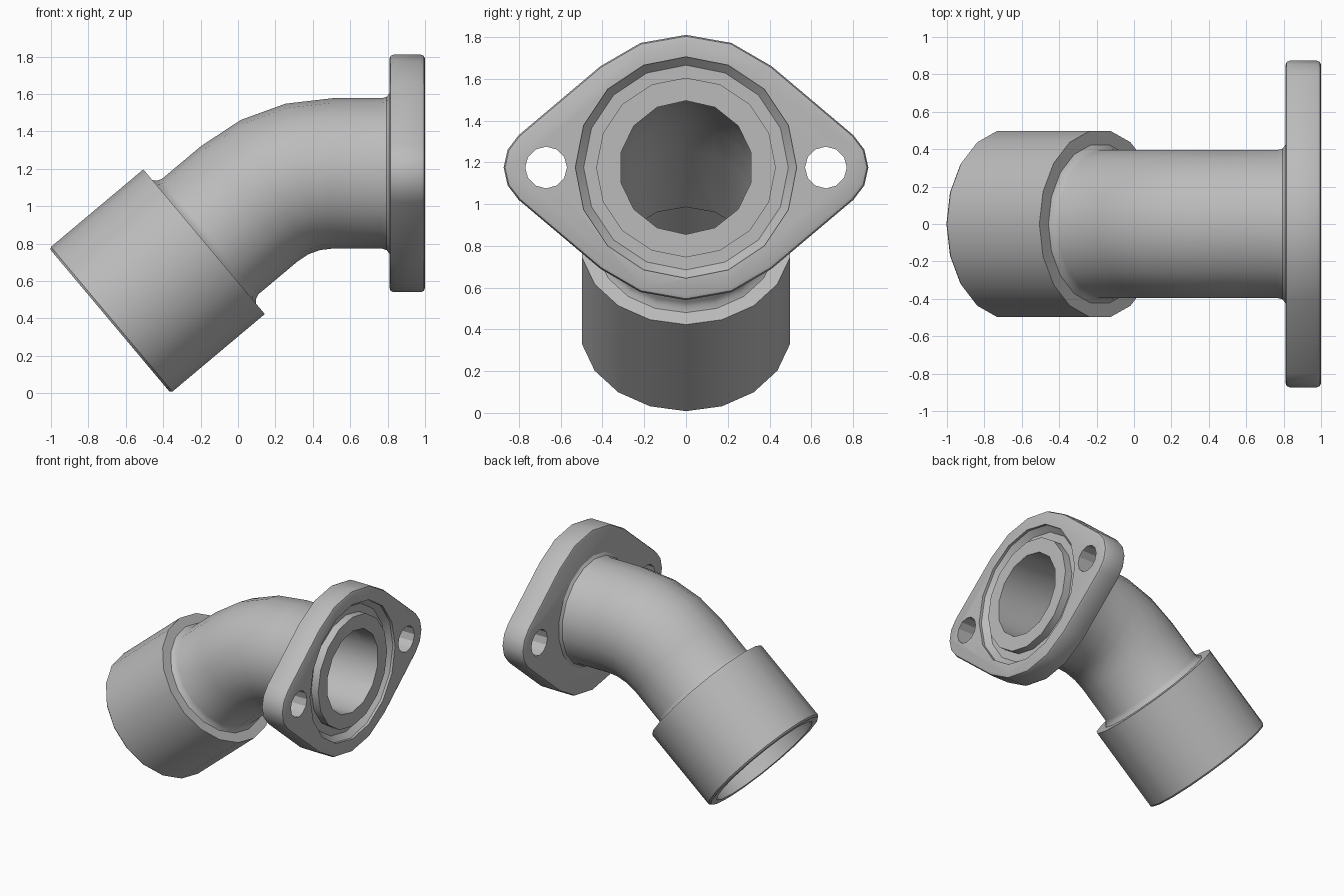
import bpy, bmesh, math
from mathutils import Vector

if "Cube" in bpy.data.objects:
    bpy.data.objects.remove(bpy.data.objects["Cube"])

AXIS_Z = 1.175            # height of the flange axis
BEND_X, BEND_R = 0.505, 0.69
TURN = math.radians(40)
L = BEND_R * TURN         # arc length of the bend

metal = bpy.data.materials.new("grey metal")
metal.use_nodes = True
grey = (0.5, 0.5, 0.5, 1)
metal.diffuse_color = grey
metal.node_tree.nodes["Principled BSDF"].inputs["Base Color"].default_value = grey


def frame(s):
    """Centre and upward normal at distance s along the elbow axis."""
    a = min(max(s / BEND_R, 0), TURN)
    up = Vector((-math.sin(a), 0, math.cos(a)))
    along = Vector((-math.cos(a), 0, -math.sin(a)))
    centre = Vector((BEND_X, 0, AXIS_Z - BEND_R)) + up * BEND_R
    return centre + along * (s - a * BEND_R), up


def finish(name, bm):
    bmesh.ops.recalc_face_normals(bm, faces=bm.faces)
    mesh = bpy.data.meshes.new(name)
    bm.to_mesh(mesh)
    bm.free()
    mesh.materials.append(metal)
    obj = bpy.data.objects.new(name, mesh)
    bpy.context.collection.objects.link(obj)
    return obj


def sweep(name, profile, sides, closed=False, offset_y=0):
    """Rings of (distance, radius) swept along the elbow axis."""
    bm = bmesh.new()
    rings = []
    for s, r in profile:
        c, up = frame(s)
        ring = []
        for i in range(sides):
            t = math.tau * i / sides
            side = Vector((0, math.sin(t) * r + offset_y, 0))
            ring.append(bm.verts.new(c + up * math.cos(t) * r + side))
        rings.append(ring)
    pairs = list(zip(rings, rings[1:]))
    if closed:
        pairs.append((rings[-1], rings[0]))
    else:
        bm.faces.new(rings[0])
        bm.faces.new(rings[-1])
    for a, b in pairs:
        for i in range(sides):
            j = (i + 1) % sides
            bm.faces.new((a[i], a[j], b[j], b[i]))
    return finish(name, bm)


def cut(obj, cutters):
    bpy.ops.object.select_all(action='DESELECT')
    bpy.context.view_layer.objects.active = obj
    obj.select_set(True)
    for c in cutters:
        mod = obj.modifiers.new("cut", 'BOOLEAN')
        mod.operation, mod.solver, mod.object = 'DIFFERENCE', 'EXACT', c
        bpy.ops.object.modifier_apply(modifier=mod.name)
    bpy.ops.object.shade_smooth_by_angle(angle=math.radians(28))


def at_x(x):
    return BEND_X - x


# Elbow pipe with flared ends and the wide socket collar
bend = [(L * i / 3, 0.402) for i in range(4)]
pipe = sweep("elbow_pipe", [
    (at_x(0.87), 0.43), (at_x(0.81), 0.43), (at_x(0.795), 0.41), (at_x(0.77), 0.402),
    *bend,
    (L + 0.275, 0.402), (L + 0.3, 0.412), (L + 0.317, 0.43), (L + 0.317, 0.505),
    (L + 0.962, 0.505), (L + 0.974, 0.495)], 18)

# Two-lobed mounting flange
LOBE_Y, LOBE_R, MID_R = 0.67, 0.203, 0.635
tangent = math.acos((MID_R - LOBE_R) / LOBE_Y)
outline = []
for sign in (1, -1):
    for i in range(5):
        a = tangent * (i / 2 - 1)
        outline.append((sign * (LOBE_Y + LOBE_R * math.cos(a)), sign * LOBE_R * math.sin(a)))
    for i in range(5):
        a = tangent + (math.pi - 2 * tangent) * i / 4
        outline.append((sign * MID_R * math.cos(a), sign * MID_R * math.sin(a)))
bm = bmesh.new()
back = bm.faces.new([bm.verts.new((0.81, y, AXIS_Z + z)) for y, z in outline])
extruded = bmesh.ops.extrude_face_region(bm, geom=[back])["geom"]
bmesh.ops.translate(bm, vec=(0.19, 0, 0),
                    verts=[v for v in extruded if isinstance(v, bmesh.types.BMVert)])
bmesh.ops.recalc_face_normals(bm, faces=bm.faces)
rim = [e for e in bm.edges if abs(e.verts[0].co.x - e.verts[1].co.x) < 0.01]
bmesh.ops.bevel(bm, geom=rim, offset=0.022, segments=2, profile=0.5, affect='EDGES')
flange = finish("mounting_flange", bm)

# Cutters: bore, socket, seal groove and bolt holes
bore = sweep("bore_cutter", [(at_x(1.1), 0.32), *[(L * i / 3, 0.32) for i in range(4)],
                             (L + 0.43, 0.32)], 14)
socket = sweep("socket_cutter", [(L + 0.425, 0.44), (L + 1.1, 0.44)], 18)
groove = sweep("groove_cutter", [(at_x(1.02), 0.43), (at_x(0.94), 0.43),
                                 (at_x(0.94), 0.49), (at_x(0.98), 0.53),
                                 (at_x(1.02), 0.53)], 16, closed=True)
holes = [sweep("bolt_hole_cutter", [(at_x(1.1), 0.1), (at_x(0.7), 0.1)], 12,
               offset_y=side * LOBE_Y) for side in (1, -1)]

cut(pipe, [bore, socket])
cut(flange, [bore, groove, *holes])
for helper in (bore, socket, groove, *holes):
    bpy.data.objects.remove(helper)
